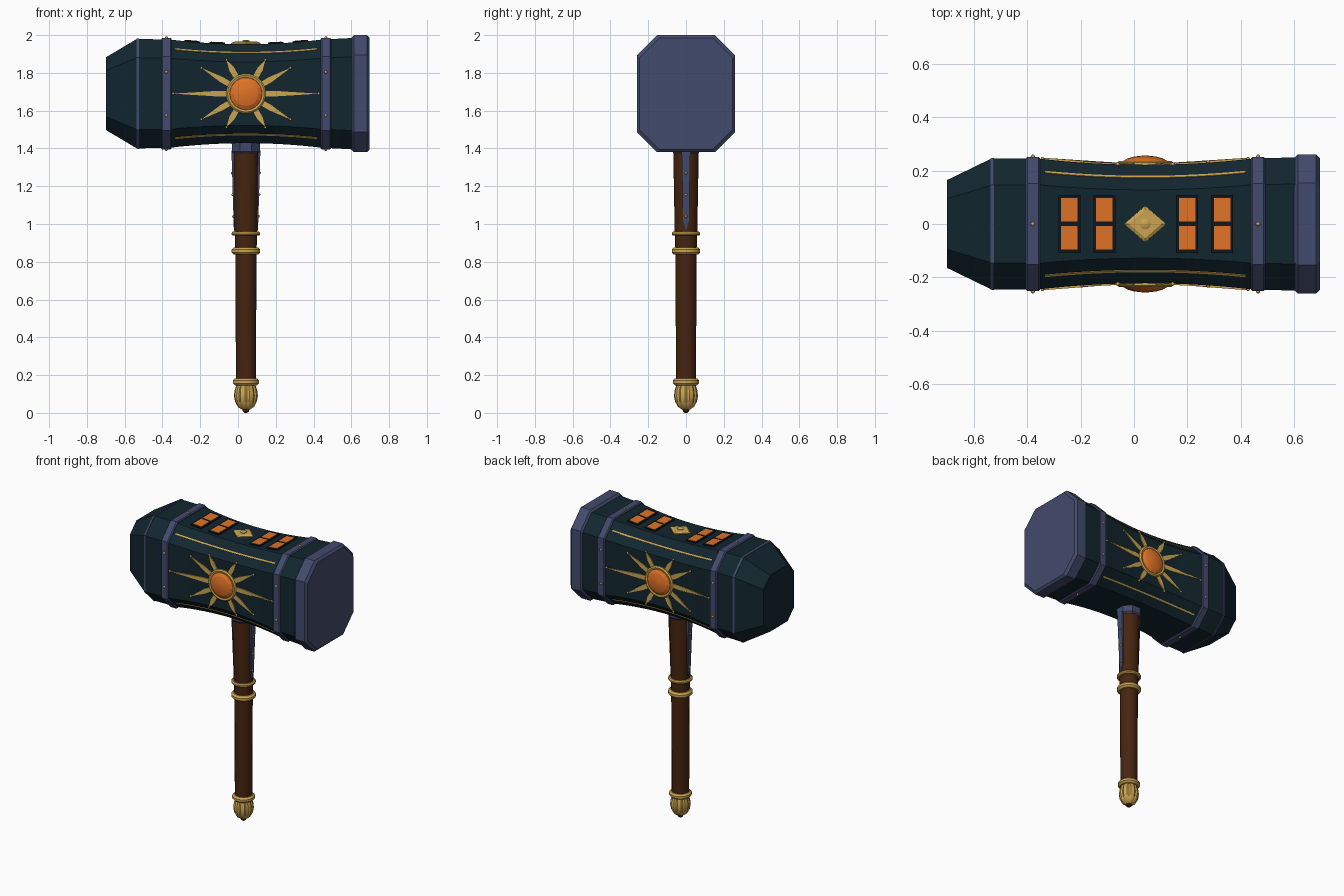
import bpy, bmesh
from math import sin, cos, pi, radians
from mathutils import Vector, Matrix

cube = bpy.data.objects.get("Cube")
if cube:
    bpy.data.objects.remove(cube, do_unlink=True)

CX, CZ = 0.042, 1.69   # handle axis and head centre height


def material(name, rgb):
    m = bpy.data.materials.new(name)
    m.use_nodes = True
    m.diffuse_color = (*rgb, 1)
    m.node_tree.nodes["Principled BSDF"].inputs["Base Color"].default_value = (*rgb, 1)
    return m


TEAL = material("dark teal", (0.006, 0.019, 0.028))
SLATE = material("slate blue", (0.055, 0.070, 0.150))
GOLD = material("gold", (0.60, 0.37, 0.08))
ORANGE = material("amber orange", (0.75, 0.17, 0.02))
BROWN = material("brown wood", (0.062, 0.018, 0.005))
BLACK = material("near black", (0.004, 0.008, 0.012))


def finish(name, bm, mat, smooth=None):
    bmesh.ops.recalc_face_normals(bm, faces=bm.faces)
    mesh = bpy.data.meshes.new(name)
    bm.to_mesh(mesh)
    bm.free()
    mesh.materials.append(mat)
    ob = bpy.data.objects.new(name, mesh)
    bpy.context.collection.objects.link(ob)
    if smooth:
        bpy.ops.object.select_all(action="DESELECT")
        ob.select_set(True)
        bpy.context.view_layer.objects.active = ob
        bpy.ops.object.shade_smooth_by_angle(angle=radians(smooth))
    return ob


def skin(bm, rings):
    """Join successive vertex loops and close both ends."""
    loops = [[bm.verts.new(p) for p in ring] for ring in rings]
    n = len(loops[0])
    for a, b in zip(loops, loops[1:]):
        for i in range(n):
            bm.faces.new((a[i], a[(i + 1) % n], b[(i + 1) % n], b[i]))
    bm.faces.new(loops[0])
    bm.faces.new(loops[-1])


def octagon(x, hy, hz, c):
    quarter = [(hy, hz - c), (hy - c, hz)]
    pts = quarter + [(-y, z) for y, z in quarter[::-1]]
    pts += [(-y, -z) for y, z in pts]
    return [(x, y, CZ + z) for y, z in pts]


def head_part(name, sections, mat):
    bm = bmesh.new()
    skin(bm, [octagon(*s) for s in sections])
    return finish(name, bm, mat, 25)


def lathe(name, profile, mat, sides=16, flute=0, smooth=40):
    """Turn (radius, height) points around the handle axis."""
    bm = bmesh.new()
    rings = []
    for r, z in profile:
        ring = []
        for i in range(sides):
            a = 2 * pi * (i + 0.5) / sides
            rr = r * (1 - flute * (i % 4 == 0))
            ring.append((CX + rr * cos(a), rr * sin(a), z))
        rings.append(ring)
    skin(bm, rings)
    return finish(name, bm, mat, smooth)


def waist(x):
    """Half depth, half height and chamfer of the pinched body."""
    t = min(1, abs(x - CX) / 0.4) ** 2
    return 0.222 + 0.023 * t, 0.262 + 0.024 * t, 0.094 + 0.004 * t


def on_side(sign):
    return lambda u, v, h: (u, sign * (waist(u)[0] + h), v)


def on_top(u, v, h):
    return (u, v, CZ + waist(u)[1] + h)


def plates(name, outlines, place, low, high, mat):
    """Thin slabs laid on a surface of the head."""
    bm = bmesh.new()
    for outline in outlines:
        skin(bm, [[place(u, v, h) for u, v in outline] for h in (low, high)])
    return finish(name, bm, mat)


def studs(name, points, radius, mat):
    bm = bmesh.new()
    for p in points:
        bmesh.ops.create_icosphere(bm, subdivisions=1, radius=radius,
                                   matrix=Matrix.Translation(p))
    return finish(name, bm, mat, 60)


# Hammer head: nose, pinched body, bands and striking cap
body = [(-0.70, 0.165, 0.192, 0.07), (-0.535, 0.245, 0.29, 0.1), (-0.40, 0.245, 0.287, 0.098)]
body += [(x, *waist(x)) for x in [CX + 0.4 * (i / 8 - 1) for i in range(17)]]
body += [(0.61, 0.25, 0.295, 0.1)]
head_part("head_body", body, TEAL)
head_part("nose_seam", [(-0.537, 0.246, 0.291, 0.1), (-0.525, 0.248, 0.293, 0.1)], SLATE)


def band(name, x0, x1, hy, hz, c, bevel):
    head_part(name, [(x0, hy - bevel, hz - bevel, c), (x0 + bevel, hy, hz, c),
                     (x1 - bevel, hy, hz, c), (x1, hy - bevel, hz - bevel, c)], SLATE)


BANDS = (-0.379, 0.465)
for label, x in zip(("right", "left"), BANDS):
    band(label + "_band", x - 0.027, x + 0.027, 0.252, 0.296, 0.1, 0.006)
band("striking_cap", 0.60, 0.697, 0.26, 0.31, 0.106, 0.014)
rivets = []
for x in BANDS:
    rivets += [(x, s * 0.252, CZ + d) for s in (-1, 1) for d in (-0.115, 0.115)]
    rivets += [(x, 0, CZ + s * 0.296) for s in (-1, 1)]
studs("band_rivets", rivets, 0.009, GOLD)

# Gold trim lines following the four chamfers
for sy, ylab in ((-1, "front"), (1, "back")):
    for sz, zlab in ((-1, "lower"), (1, "upper")):
        bm = bmesh.new()
        rings = []
        for i in range(13):
            x = CX + 0.375 * (i / 6 - 1)
            hy, hz, c = waist(x)
            mid = Vector((x, sy * (hy - c / 2), CZ + sz * (hz - c / 2)))
            out = Vector((0, sy, sz)) * 0.0025
            along = Vector((0, sy, -sz)) * 0.0035
            rings.append([mid + along + out, mid - along + out, mid - along - out, mid + along - out])
        skin(bm, rings)
        finish(f"{ylab}_{zlab}_trim", bm, GOLD)

# Sun emblem on both sides: rays, ring and gem
RAYS = {0: 0.385, 30: 0.272, 60: 0.206}
for s, label in ((-1, "front"), (1, "back")):
    outlines, tips = [], []
    for k in range(12):
        a = k * 30
        fold = min(a % 180, 180 - a % 180)
        if fold == 90:
            continue
        length = RAYS[fold]
        d, n = Vector((cos(radians(a)), sin(radians(a)))), Vector((-sin(radians(a)), cos(radians(a))))
        c = Vector((CX, CZ))
        outlines.append([c + d * 0.07 - n * 0.014, c + d * 0.15 - n * 0.015, c + d * length,
                         c + d * 0.15 + n * 0.015, c + d * 0.07 + n * 0.014])
        tips.append(on_side(s)(*(c + d * length), 0.001))
    plates(label + "_sun_rays", outlines, on_side(s), -0.004, 0.005, GOLD)
    studs(label + "_ray_tips", tips, 0.008, GOLD)

    def disc(name, profile, mat, sides, smooth):
        bm = bmesh.new()
        skin(bm, [[(CX + r * cos(2 * pi * i / sides), s * y, CZ + r * sin(2 * pi * i / sides))
                   for i in range(sides)] for r, y in profile])
        finish(name, bm, mat, smooth)
    disc(label + "_sun_ring", [(0.105, 0.215), (0.105, 0.230), (0.097, 0.237), (0.086, 0.234),
                               (0.084, 0.22)], GOLD, 32, 40)
    disc(label + "_gem", [(0.088, 0.222), (0.086, 0.234), (0.066, 0.246), (0.04, 0.253),
                          (0.012, 0.256)], ORANGE, 14, 12)


# Glowing windows with dark frames on top
def rect(x, y, hx, hy):
    return [(x - hx, y - hy), (x + hx, y - hy), (x + hx, y + hy), (x - hx, y + hy)]


for i, x in enumerate((-0.242, -0.111, 0.199, 0.33)):
    plates(f"window_frame_{i + 1}", [rect(x, 0, 0.041, 0.108)], on_top, -0.01, 0.006, BLACK)
    plates(f"window_panes_{i + 1}", [rect(x, y, 0.031, 0.044) for y in (-0.051, 0.053)],
           on_top, 0.0, 0.008, ORANGE)

# Diamond ornament on top
bm = bmesh.new()
skin(bm, [[(CX + sx * k, sy * k, CZ + h) for sx, sy in ((0.078, 0), (0, 0.068), (-0.078, 0), (0, -0.068))]
          for k, h in ((1, 0.257), (1, 0.268), (0.78, 0.275))])
finish("top_diamond", bm, GOLD)
lathe("diamond_stud", [(0.02, 1.96), (0.02, 1.969), (0.013, 1.974)], GOLD, 12)

# Handle, collars and pommel
lathe("handle", [(0.054, 0.15), (0.057, 0.85), (0.061, 0.96), (0.069, 1.40)], BROWN, 16)
lathe("head_collar", [(0.072, 1.375), (0.08, 1.385), (0.08, 1.415), (0.086, 1.45)], SLATE, 8, smooth=20)


def ring(name, z0, z1, r):
    b = (z1 - z0) * 0.3
    lathe(name, [(r - b, z0), (r, z0 + b), (r, z1 - b), (r - b, z1)], GOLD, 24)


ring("upper_grip_ring", 0.938, 0.960, 0.076)
ring("lower_grip_ring", 0.838, 0.876, 0.076)
ring("pommel_collar", 0.146, 0.182, 0.070)
lathe("pommel", [(0.022, 0.018), (0.043, 0.032), (0.058, 0.06), (0.064, 0.09), (0.06, 0.12),
                 (0.05, 0.15)], GOLD, 32, flute=0.1, smooth=30)
lathe("pommel_tip", [(0.006, 0.0), (0.017, 0.008), (0.02, 0.025)], BROWN, 12)

# Pointed straps with rivets on both sides of the handle
for s, label in ((1, "left"), (-1, "right")):
    bm = bmesh.new()
    outline = [(-0.023, 1.39), (0.023, 1.39), (0.016, 1.02), (0, 0.965), (-0.016, 1.02)]
    skin(bm, [[(CX + s * (d + 0.03 * (z - 1.1)), y, z) for y, z in outline] for d in (0.05, 0.068)])
    finish(label + "_strap", bm, SLATE)
    studs(label + "_strap_rivets", [(CX + s * (0.068 + 0.03 * (z - 1.1)), 0, z)
                                    for z in (1.04, 1.155, 1.27)], 0.008, GOLD)
